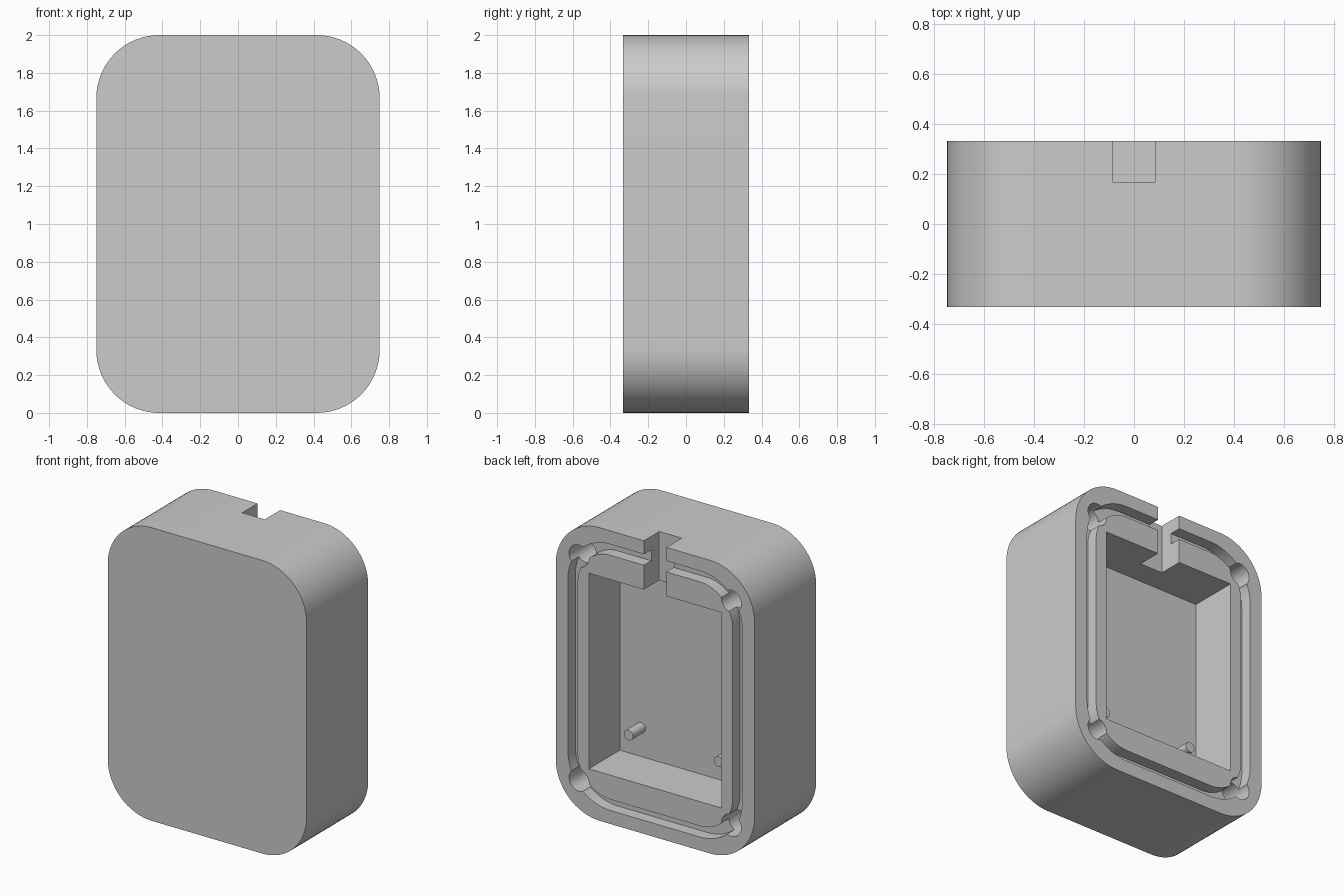
import bpy, bmesh, math
from mathutils import Matrix, Vector

if "Cube" in bpy.data.objects:
    bpy.data.objects.remove(bpy.data.objects["Cube"], do_unlink=True)

BACK = 0.333
MID = 1.0

grey = bpy.data.materials.new("plain_grey")
grey.use_nodes = True
grey.diffuse_color = (0.6, 0.6, 0.6, 1)
grey.node_tree.nodes["Principled BSDF"].inputs["Base Color"].default_value = (0.6, 0.6, 0.6, 1)


def add_object(name, bm):
    mesh = bpy.data.meshes.new(name)
    bmesh.ops.recalc_face_normals(bm, faces=bm.faces)
    bm.to_mesh(mesh)
    bm.free()
    mesh.materials.append(grey)
    obj = bpy.data.objects.new(name, mesh)
    bpy.context.collection.objects.link(obj)
    return obj


def rounded_block(name, half_x, half_z, radius, y0, y1, steps=16):
    """Rounded rectangle in x-z, extruded along y."""
    bm = bmesh.new()
    verts = []
    for quarter, (sx, sz) in enumerate([(1, 1), (-1, 1), (-1, -1), (1, -1)]):
        for i in range(steps + 1):
            a = (quarter + i / steps) * math.pi / 2
            verts.append(bm.verts.new((sx * (half_x - radius) + radius * math.cos(a), y0,
                                       MID + sz * (half_z - radius) + radius * math.sin(a))))
    face = bm.faces.new(verts)
    moved = bmesh.ops.extrude_face_region(bm, geom=[face])["geom"]
    bmesh.ops.translate(bm, vec=(0, y1 - y0, 0),
                        verts=[g for g in moved if isinstance(g, bmesh.types.BMVert)])
    return add_object(name, bm)


def box(name, low, high):
    bm = bmesh.new()
    low, high = Vector(low), Vector(high)
    size = Matrix.Diagonal((*(high - low), 1))
    bmesh.ops.create_cube(bm, size=1, matrix=Matrix.Translation((low + high) / 2) @ size)
    return add_object(name, bm)


def rod(name, x, z, radius, y0, y1):
    bm = bmesh.new()
    place = Matrix.Translation((x, (y0 + y1) / 2, z)) @ Matrix.Rotation(math.pi / 2, 4, "X")
    bmesh.ops.create_cone(bm, cap_ends=True, segments=32, radius1=radius, radius2=radius,
                          depth=y1 - y0, matrix=place)
    return add_object(name, bm)


def activate(obj):
    bpy.ops.object.select_all(action="DESELECT")
    obj.select_set(True)
    bpy.context.view_layer.objects.active = obj


def cut(target, cutter):
    cutter.hide_render = True
    mod = target.modifiers.new("cut", "BOOLEAN")
    mod.operation, mod.solver, mod.object = "DIFFERENCE", "EXACT", cutter
    activate(target)
    bpy.ops.object.modifier_apply(modifier=mod.name)
    bpy.data.objects.remove(cutter, do_unlink=True)


# Outer shell with a rectangular cavity open at the back
body = rounded_block("case_body", 0.75, 1.0, 0.333, -BACK, BACK)
cut(body, box("cavity_cutter", (-0.5, 0, 0.333), (0.5, 0.5, 1.667)))

# Seal groove running round the cavity
groove = rounded_block("groove_cutter", 0.658, 0.908, 0.32, BACK - 0.08, 0.5)
cut(groove, rounded_block("groove_core", 0.585, 0.833, 0.25, 0, 0.6))
cut(body, groove)

# Screw holes in the four corners
for sx in (-1, 1):
    for sz in (-1, 1):
        cut(body, rod("hole_cutter", sx * 0.575, MID + sz * 0.765, 0.075, BACK - 0.27, 0.5))

# Cable notch through the top wall
cut(body, box("notch_cutter", (-0.085, 0.167, 1.6), (0.085, 0.5, 2.1)))

# Mounting pins on the cavity floor
pins = [rod(f"{side}_pin", x, 0.53, 0.035, -0.01, 0.135)
        for side, x in (("left", 0.34), ("right", -0.34))]

for obj in [body] + pins:
    activate(obj)
    bpy.ops.object.shade_smooth_by_angle(angle=math.radians(30))
